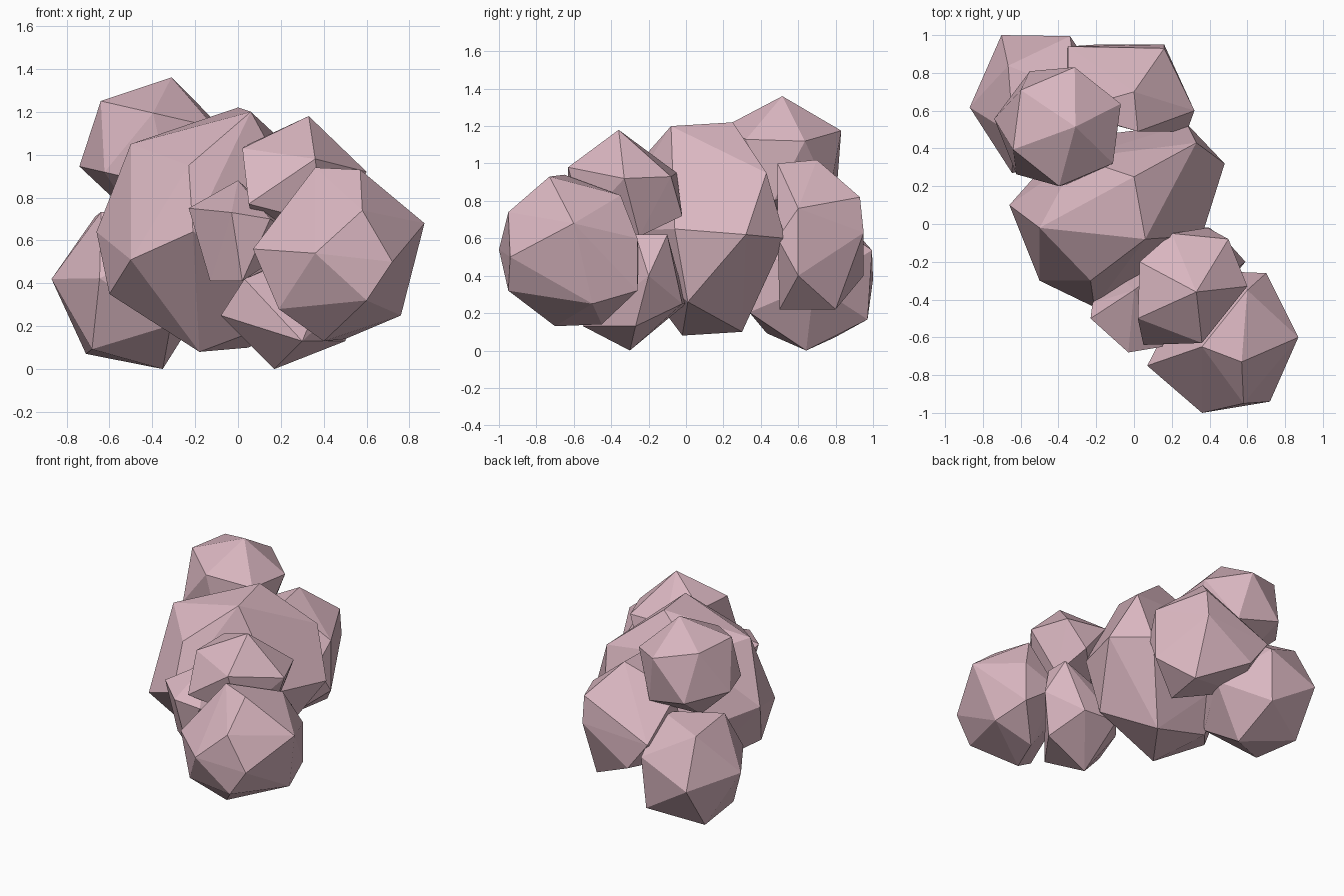
import bpy, bmesh, math
from mathutils import Vector

pink = bpy.data.materials.new("dusty pink")
pink.diffuse_color = (0.70, 0.47, 0.53, 1)


def hull(name, pts):
    """Flat-faced convex lump around a few corner points."""
    bm = bmesh.new()
    for p in pts:
        bm.verts.new(p)
    bmesh.ops.convex_hull(bm, input=bm.verts)
    bmesh.ops.delete(bm, geom=[v for v in bm.verts if not v.link_faces], context='VERTS')
    bmesh.ops.recalc_face_normals(bm, faces=bm.faces)
    me = bpy.data.meshes.new(name)
    bm.to_mesh(me)
    bm.free()
    me.materials.append(pink)
    bpy.context.collection.objects.link(bpy.data.objects.new(name, me))


def boulder(name, lo, hi, pole, side):
    """Faceted ball: two poles and two staggered rings, fitted to its bounds."""
    a = Vector(pole).normalized()
    s = Vector(side)
    u = (s - a * s.dot(a)).normalized()
    v = a.cross(u)
    pts = [a, -a]
    for tilt, shift in ((62, 0), (118, 30)):
        t = math.radians(tilt)
        for i in range(6):
            p = math.radians(i * 60 + shift)
            pts.append(a * math.cos(t) + (u * math.cos(p) + v * math.sin(p)) * math.sin(t))
    mn = [min(p[k] for p in pts) for k in range(3)]
    mx = [max(p[k] for p in pts) for k in range(3)]
    hull(name, [[lo[k] + (p[k] - mn[k]) / (mx[k] - mn[k]) * (hi[k] - lo[k])
                 for k in range(3)] for p in pts])


# central mass
hull("core_lump", [
    (-.66, .10, .64), (-.50, -.30, .51), (-.50, -.02, 1.05), (-.60, 0, .35),
    (-.21, -.44, .64), (-.23, -.30, .95), (.06, -.08, 1.20), (0, .25, 1.22),
    (-.18, -.02, .08), (.05, .30, .10), (.33, .43, .95), (.48, .32, .62),
    (.36, -.06, .65), (.30, .01, .26), (.28, .53, .60), (-.35, .45, .50),
    (-.30, .35, 1.0), (-.35, .30, .20)])
# front cluster
hull("front_lump", [
    (.36, -1.0, .54), (.07, -.75, .56), (.36, -.65, .94), (.57, -.73, .93),
    (.58, -.95, .74), (.60, -.95, .32), (.72, -.94, .50), (.87, -.60, .68),
    (.76, -.50, .25), (.40, -.70, .13), (.19, -.82, .28), (.70, -.26, .60),
    (.70, -.26, .32), (.60, -.35, .83), (.25, -.40, .50), (.45, -.25, .50),
    (.50, -.45, .14)])
hull("front_top_lump", [
    (.33, -.36, 1.18), (.03, -.20, 1.04), (.02, -.50, 1.03), (.36, -.63, .98),
    (.60, -.33, .92), (.05, -.64, .77), (.50, -.08, .93), (.39, -.02, .72),
    (.20, -.05, .95), (.45, -.25, .61), (.10, -.30, .60), (.40, -.55, .68)])
hull("front_side_lump", [
    (-.23, -.50, .75), (-.22, -.42, .72), (0, -.35, .88), (-.03, -.68, .73),
    (-.13, -.50, .41), (.02, -.62, .41), (.15, -.65, .70), (.30, -.40, .60),
    (.20, -.20, .70), (-.10, -.25, .50)])
hull("front_low_lump", [
    (-.08, -.45, .25), (.03, -.50, .42), (.17, -.30, 0), (.50, -.27, .13),
    (.59, -.20, .40), (.50, -.10, .62), (.40, -.02, .25), (.50, -.27, .62),
    (.15, 0, .25), (.20, -.10, .50), (.03, -.15, .25), (.30, -.55, .13)])
# back cluster
boulder("back_low_lump", (-.87, .27, 0), (-.13, 1.0, .74), (-.37, -.03, .03), (0, -.4, .8))
boulder("back_top_lump", (-.74, .20, .70), (-.07, .83, 1.36), (.08, 0, .33), (-.8, .6, 0))
hull("back_side_lump", [
    (.32, .60, .76), (.32, .60, .40), (.16, .95, .63), (.16, .93, .82),
    (0, .70, 1.02), (.02, .49, 1.0), (.28, .49, .60), (.15, .80, .22),
    (.10, .50, .22), (-.35, .94, .60), (-.20, .95, .40), (-.35, .60, .85),
    (-.38, .60, .40)])
